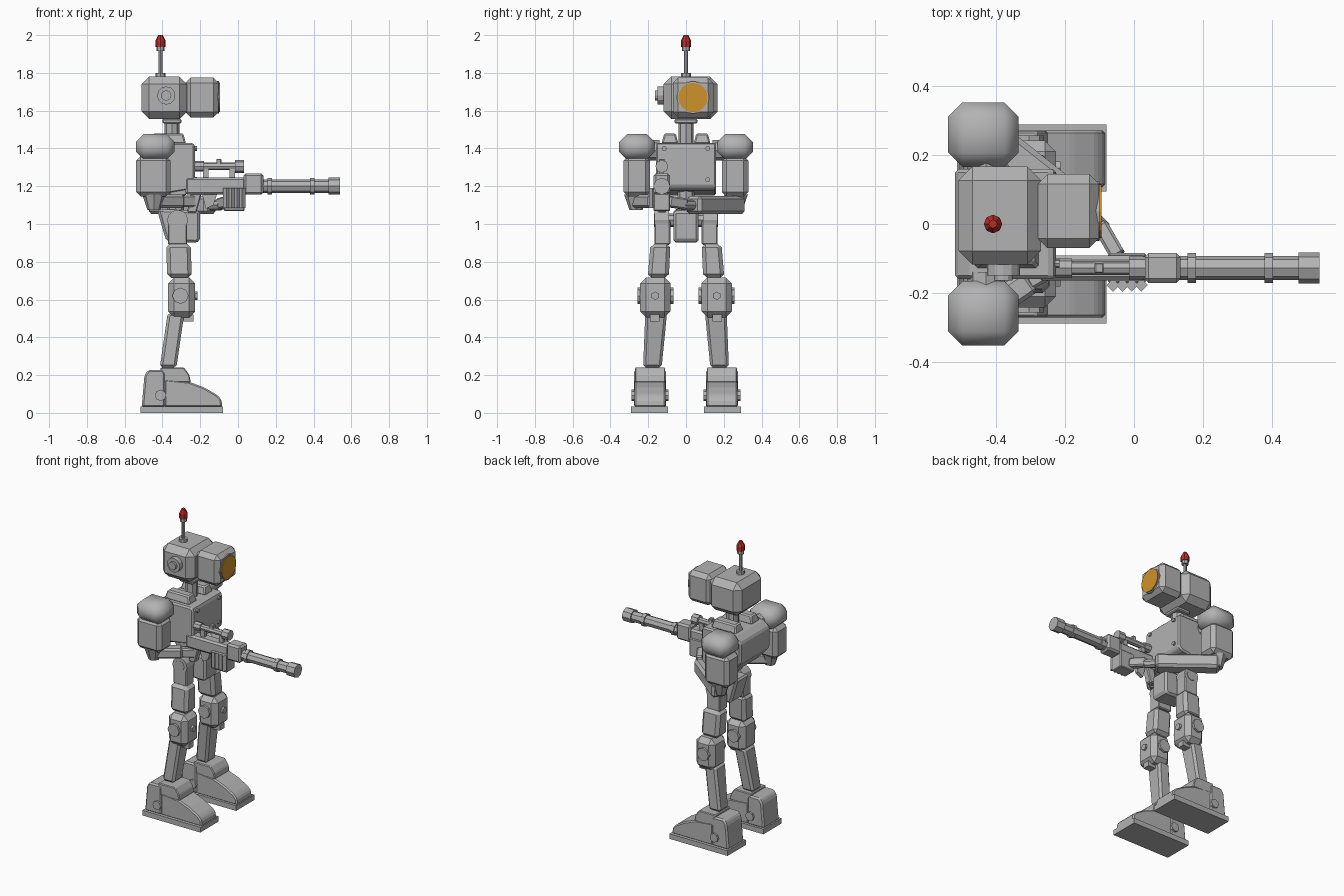
import bpy, bmesh, math
from mathutils import Vector

if "Cube" in bpy.data.objects:
    bpy.data.objects.remove(bpy.data.objects["Cube"], do_unlink=True)


def material(name, rgb):
    m = bpy.data.materials.new(name)
    m.use_nodes = True
    m.diffuse_color = (*rgb, 1)
    m.node_tree.nodes["Principled BSDF"].inputs["Base Color"].default_value = (*rgb, 1)
    return m


GREY = material("grey metal", (0.45, 0.45, 0.45))
AMBER = material("amber lens", (0.62, 0.29, 0.025))
RED = material("red lamp", (0.5, 0.025, 0.02))


def finish(name, bm, mat=GREY, bevel=0, smooth=False):
    bmesh.ops.recalc_face_normals(bm, faces=bm.faces)
    if bevel:
        bmesh.ops.bevel(bm, geom=list(bm.edges), offset=bevel, segments=1,
                        affect='EDGES', clamp_overlap=True)
    mesh = bpy.data.meshes.new(name)
    bm.to_mesh(mesh)
    bm.free()
    mesh.materials.append(mat)
    ob = bpy.data.objects.new(name, mesh)
    bpy.context.collection.objects.link(ob)
    if smooth:
        bpy.ops.object.select_all(action='DESELECT')
        ob.select_set(True)
        bpy.context.view_layer.objects.active = ob
        bpy.ops.object.shade_smooth_by_angle(angle=math.radians(50))
    return ob


def bridge(name, ring_a, ring_b, **kw):
    """Solid between two matching outlines."""
    bm = bmesh.new()
    a = [bm.verts.new(p) for p in ring_a]
    b = [bm.verts.new(p) for p in ring_b]
    bm.faces.new(a)
    bm.faces.new(b[::-1])
    for i in range(len(a)):
        j = (i + 1) % len(a)
        bm.faces.new((a[i], b[i], b[j], a[j]))
    return finish(name, bm, **kw)


def loft(name, low, high, **kw):
    """Rectangles given as (x, y, z, x size, y size)."""
    def ring(x, y, z, w, d):
        return [(x + i * w / 2, y + j * d / 2, z)
                for i, j in ((-1, -1), (1, -1), (1, 1), (-1, 1))]
    return bridge(name, ring(*low), ring(*high), **kw)


def box(name, xs, ys, zs, **kw):
    x, y = sum(xs) / 2, sum(ys) / 2
    w, d = abs(xs[1] - xs[0]), abs(ys[1] - ys[0])
    return loft(name, (x, y, zs[0], w, d), (x, y, zs[1], w, d), **kw)


def prism(name, outline, ys, **kw):
    """Side outline in x and z, extruded across y."""
    return bridge(name, [(x, ys[0], z) for x, z in outline],
                  [(x, ys[1], z) for x, z in outline], **kw)


def rod(name, start, end, r, r2=None, sides=8, **kw):
    start, end = Vector(start), Vector(end)
    axis = end - start
    bm = bmesh.new()
    bmesh.ops.create_cone(bm, cap_ends=True, segments=sides, radius1=r,
                          radius2=r if r2 is None else r2, depth=axis.length)
    turn = axis.to_track_quat('Z', 'Y').to_matrix().to_4x4()
    turn.translation = (start + end) / 2
    bm.transform(turn)
    return finish(name, bm, **kw)


def limb(name, start, end, width, height, **kw):
    """Box lying along a line."""
    start, end = Vector(start), Vector(end)
    q = (end - start).to_track_quat('Z', 'Y')
    corners = [q @ Vector((i * width / 2, j * height / 2, 0))
               for i, j in ((-1, -1), (1, -1), (1, 1), (-1, 1))]
    return bridge(name, [start + c for c in corners], [end + c for c in corners], **kw)


# Head, camera and lens
box("head", (-.51, -.27), (-.118, .167), (1.555, 1.78), bevel=.04)
box("camera_housing", (-.28, -.102), (-.07, .145), (1.565, 1.775), bevel=.028)
rod("lens_rim", (-.12, .037, 1.67), (-.1, .037, 1.67), .086, sides=16)
rod("lens", (-.11, .037, 1.67), (-.094, .037, 1.67), .078, sides=16, mat=AMBER)
rod("ear_disc", (-.38, -.11, 1.68), (-.38, -.15, 1.68), .048, sides=12)
rod("ear_knob", (-.38, -.14, 1.68), (-.38, -.165, 1.68), .027, sides=12)

# Antenna with lamp
rod("antenna_base", (-.41, 0, 1.775), (-.41, 0, 1.8), .027)
rod("antenna_stem", (-.41, 0, 1.79), (-.41, 0, 1.93), .011)
rod("lamp_collar", (-.41, 0, 1.915), (-.41, 0, 1.937), .022)
rod("lamp", (-.41, 0, 1.937), (-.41, 0, 1.97), .027, mat=RED)
rod("lamp_tip", (-.41, 0, 1.97), (-.41, 0, 2), .027, .012, mat=RED)

# Neck and torso
box("neck_plate", (-.4, -.3), (-.06, .06), (1.532, 1.557), bevel=.006)
rod("neck", (-.35, 0, 1.41), (-.35, 0, 1.535), .04)
prism("torso", [(-.52, 1.39), (-.47, 1.43), (-.24, 1.43), (-.227, 1.415),
                (-.227, 1.2), (-.25, 1.18), (-.43, 1.15), (-.52, 1.25)],
      (-.16, .16), bevel=.014)
rod("waist", (-.33, 0, 1.05), (-.33, 0, 1.18), .045)
box("waist_ring", (-.39, -.27), (-.06, .06), (1.1, 1.13), bevel=.01)
prism("pelvis", [(-.43, 1.08), (-.2, 1.07), (-.2, .91), (-.225, .9), (-.38, .91)],
      (-.066, .066), bevel=.018)
rod("hip_axle", (-.32, -.17, 1.02), (-.32, .17, 1.02), .035)

# Parts that repeat on both sides
for s, side in ((-1, "near"), (1, "far")):
    def both(a, b):
        return (s * a, s * b)

    # Collar and chest bolts
    loft(side + "_collar", (-.37, s * .085, 1.425, .19, .09),
         (-.37, s * .085, 1.48, .16, .06), bevel=.008)
    for z in (1.235, 1.4):
        rod(side + "_chest_bolt", (-.235, s * .115, z), (-.216, s * .115, z), .013)

    # Shoulder, upper arm and elbow
    rod(side + "_shoulder_axle", (-.43, s * .14, 1.39), (-.43, s * .2, 1.39), .055)
    loft(side + "_shoulder", (-.438, s * .26, 1.34, .205, .188),
         (-.438, s * .26, 1.476, .205, .188), bevel=.042, smooth=True)
    box(side + "_upper_arm", (-.54, -.357), both(.19, .33), (1.145, 1.36), bevel=.025)
    rod(side + "_elbow", (-.445, s * .265, 1.155), (-.445, s * .265, 1.075), .062, .035)

    # Hip, thigh and knee
    rod(side + "_hip", (-.32, s * .09, 1.02), (-.32, s * .168, 1.02), .055, sides=12)
    box(side + "_hip_block", (-.37, -.27), both(.083, .168), (.89, 1.02), bevel=.006)
    loft(side + "_thigh", (-.31, s * .147, .715, .13, .112),
         (-.315, s * .135, .895, .13, .105), bevel=.02)
    box(side + "_knee", (-.37, -.227), both(.082, .243), (.505, .717), bevel=.032)
    rod(side + "_knee_axle", (-.305, s * .067, .62), (-.305, s * .258, .62), .043)
    rod(side + "_knee_bolt", (-.23, s * .163, .62), (-.214, s * .163, .62), .022, sides=6)
    box(side + "_knee_stop", (-.29, -.235), both(.14, .19), (.485, .52))

    # Shin
    loft(side + "_shin", (-.37, s * .178, .24, .088, .098),
         (-.328, s * .158, .53, .088, .115), bevel=.014)

    # Foot
    box(side + "_sole", (-.515, -.08), both(.094, .29), (0, .035))
    prism(side + "_heel", [(-.51, .03), (-.385, .03), (-.385, .215), (-.4, .228),
                           (-.475, .228), (-.495, .2)], both(.105, .275), bevel=.012)
    prism(side + "_toe", [(-.39, .03), (-.083, .03), (-.088, .07), (-.11, .095),
                          (-.18, .135), (-.26, .165), (-.39, .178)],
          both(.108, .272), bevel=.008)
    prism(side + "_ankle", [(-.42, .16), (-.25, .16), (-.257, .2), (-.285, .24), (-.41, .24)],
          both(.11, .27), bevel=.005)
    rod(side + "_ankle_bolt", (-.41, s * .092, .093), (-.41, s * .288, .093), .03)

# Forearms and hands
limb("far_forearm", (-.45, .28, 1.1), (-.14, .035, 1.1), .1, .095, bevel=.016)
rod("far_wrist", (-.15, .04, 1.1), (-.09, -.02, 1.1), .028)
limb("far_hand", (-.1, .0, 1.105), (-.045, -.095, 1.12), .045, .06, bevel=.008)
limb("near_forearm", (-.44, -.26, 1.12), (-.3, -.165, 1.12), .075, .07, bevel=.012)
limb("near_hand", (-.31, -.17, 1.12), (-.23, -.125, 1.12), .05, .06, bevel=.008)

# Rifle body
GUN_Y, GUN_Z = -.128, 1.2
prism("rifle_stock", [(-.36, 1.13), (-.27, 1.155), (-.27, 1.235), (-.3, 1.235), (-.37, 1.2)],
      (-.155, -.1), bevel=.006)
box("rifle_body", (-.28, .04), (-.165, -.092), (1.155, 1.247), bevel=.012)
box("rifle_front", (.03, .135), (-.171, -.085), (1.155, 1.268), bevel=.012)
prism("rifle_grip", [(-.25, 1.17), (-.19, 1.17), (-.22, 1.06), (-.27, 1.06)],
      (-.15, -.105), bevel=.006)
prism("trigger_guard", [(-.19, 1.16), (-.11, 1.16), (-.13, 1.1), (-.17, 1.08)], (-.14, -.116))

# Magazine with ribs
box("magazine", (-.075, .035), (-.172, -.085), (1.068, 1.19), bevel=.005)
for i in range(4):
    x = -.061 + i * .0275
    rod("magazine_rib", (x, -.178, 1.085), (x, -.178, 1.19), .0185, sides=4)

# Barrel and its rings
for name, x0, x1, r in (("barrel", .12, .5, .035), ("rear_ring", .155, .18, .043),
                        ("front_ring", .38, .405, .043), ("muzzle", .478, .54, .045)):
    rod(name, (x0, GUN_Y, GUN_Z), (x1, GUN_Y, GUN_Z), r)

# Scope and mounts
for name, x0, x1, r in (("scope_tube", -.22, .03, .02), ("eyepiece", -.23, -.18, .028),
                        ("scope_front", -.015, .033, .034)):
    rod(name, (x0, GUN_Y, 1.305), (x1, GUN_Y, 1.305), r)
for x in (-.17, -.03):
    box("scope_mount", (x - .015, x + .015), (-.14, -.116), (1.24, 1.3))
box("scope_dial", (-.115, -.088), (-.143, -.113), (1.31, 1.345), bevel=.004)
